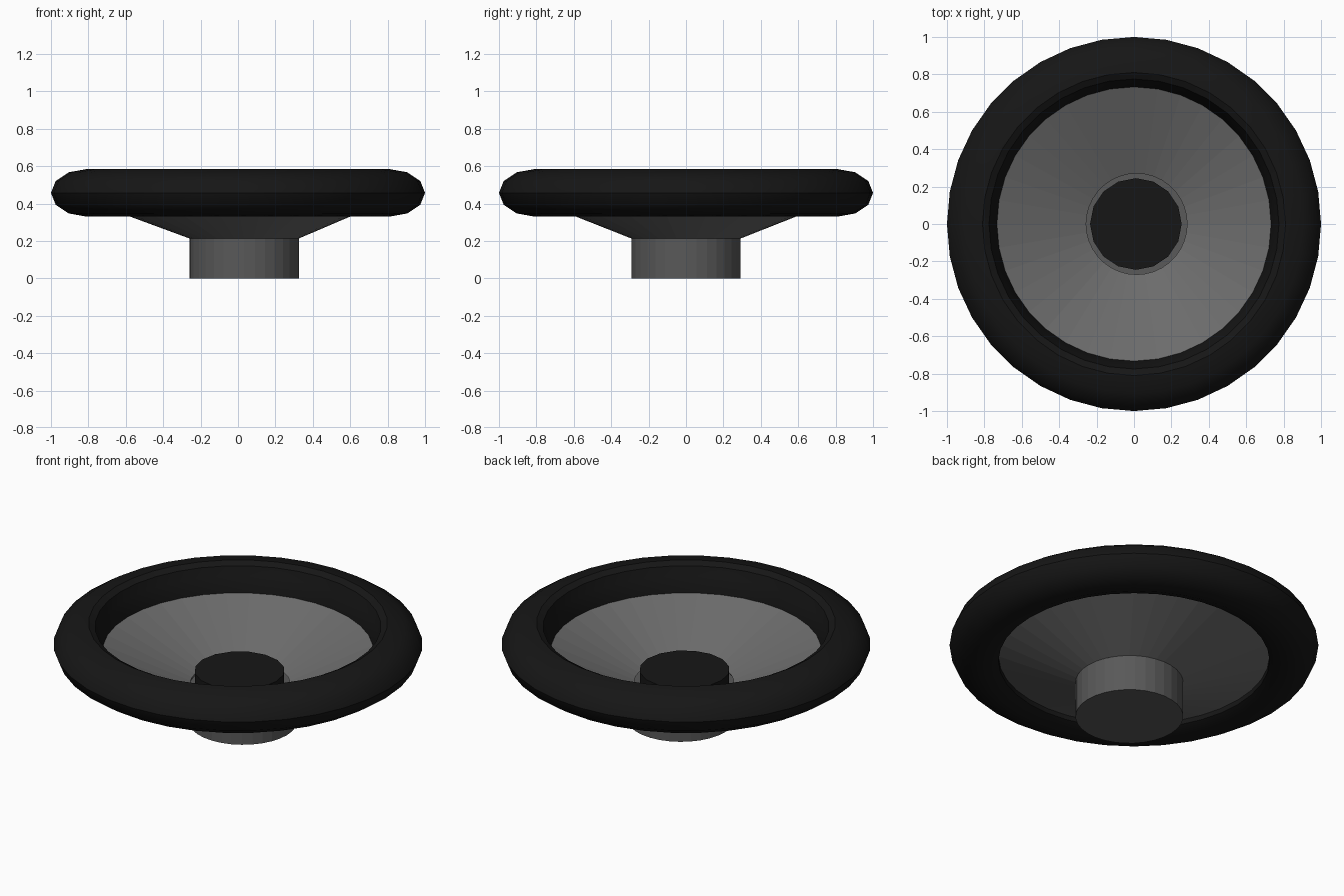
import bpy, bmesh, math

if "Cube" in bpy.data.objects:
    bpy.data.objects.remove(bpy.data.objects["Cube"])


def material(name, v):
    m = bpy.data.materials.new(name)
    m.diffuse_color = (v, v, v, 1)
    m.use_nodes = True
    m.node_tree.nodes["Principled BSDF"].inputs["Base Color"].default_value = m.diffuse_color
    return m


BLACK = material("black_rubber", 0.008)
CONE = material("cone_grey", 0.15)
METAL = material("magnet_grey", 0.10)


def lathe(name, profile, sides, mat, loop=False, caps=False, smooth=None):
    """Revolve (radius, z, x offset) points around z."""
    bm = bmesh.new()
    rings = []
    for r, z, dx in profile:
        rings.append([bm.verts.new((dx + r * math.cos(2 * math.pi * i / sides),
                                    r * math.sin(2 * math.pi * i / sides), z))
                      for i in range(sides)])
    pairs = list(zip(rings, rings[1:]))
    if loop:
        pairs.append((rings[-1], rings[0]))
    for a, b in pairs:
        for i in range(sides):
            j = (i + 1) % sides
            bm.faces.new((a[i], a[j], b[j], b[i]))
    if caps:
        bm.faces.new(rings[0])
        bm.faces.new(rings[-1])
    bmesh.ops.recalc_face_normals(bm, faces=bm.faces)
    me = bpy.data.meshes.new(name)
    bm.to_mesh(me)
    bm.free()
    me.materials.append(mat)
    ob = bpy.data.objects.new(name, me)
    bpy.context.collection.objects.link(ob)
    if smooth:
        bpy.ops.object.select_all(action='DESELECT')
        ob.select_set(True)
        bpy.context.view_layer.objects.active = ob
        bpy.ops.object.shade_smooth_by_angle(angle=math.radians(smooth))
    return ob


# Rubber surround: rounded outside, steep wall inside
arc = [(0.81 + 0.19 * math.cos(math.radians(a)),
        0.457 + 0.127 * math.sin(math.radians(a)), 0) for a in range(-90, 91, 30)]
inner = [(0.775, 0.565, 0), (0.76, 0.51, 0), (0.733, 0.43, 0), (0.735, 0.36, 0)]
lathe("surround", arc + inner, 36, BLACK, loop=True, smooth=35)

# Speaker cone: thin shell, its narrow end slightly off centre
lathe("cone", [(0.292, 0.213, 0.033), (0.74, 0.39, 0), (0.74, 0.425, 0),
               (0.27, 0.23, 0.014)], 36, CONE, loop=True)

# Magnet housing
lathe("magnet", [(0.292, 0, 0.033), (0.292, 0.215, 0.033)], 32, METAL, caps=True)

# Dust cap in the middle of the cone
lathe("dust_cap", [(0.245, 0.2, 0.01), (0.245, 0.303, 0.01)], 16, BLACK, caps=True)
